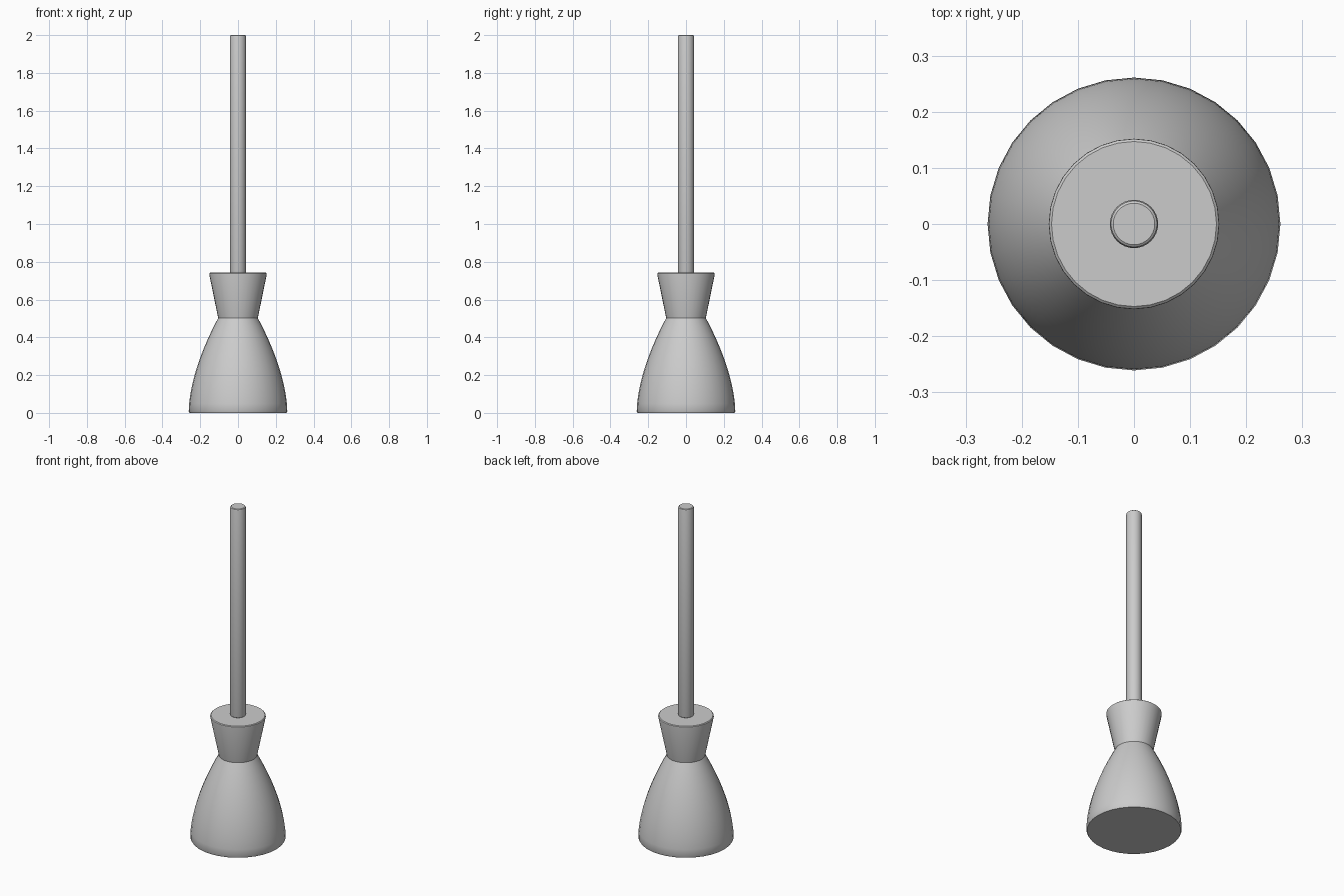
import bpy, math

if "Cube" in bpy.data.objects:
    bpy.data.objects.remove(bpy.data.objects["Cube"])

SIDES = 32

def lathe(name, profile):
    """Spin an (r, z) profile around z and cap both ends."""
    verts, faces = [], []
    for r, z in profile:
        for i in range(SIDES):
            a = 2 * math.pi * i / SIDES
            verts.append((r * math.cos(a), r * math.sin(a), z))
    for k in range(len(profile) - 1):
        for i in range(SIDES):
            j = (i + 1) % SIDES
            a, b = k * SIDES, (k + 1) * SIDES
            faces.append((a + i, a + j, b + j, b + i))
    top = (len(profile) - 1) * SIDES
    faces.append(tuple(reversed(range(SIDES))))
    faces.append(tuple(range(top, top + SIDES)))
    mesh = bpy.data.meshes.new(name)
    mesh.from_pydata(verts, [], faces)
    obj = bpy.data.objects.new(name, mesh)
    bpy.context.collection.objects.link(obj)
    bpy.ops.object.select_all(action='DESELECT')
    obj.select_set(True)
    bpy.context.view_layer.objects.active = obj
    bpy.ops.object.shade_smooth_by_angle(angle=math.radians(35))
    return obj

# bell shade: nearly upright at the rim, curving in to the neck
bell = [(0.257, 0.0), (0.261, 0.008)]
for i in range(1, 13):
    t = i / 12
    bell.append((0.261 - 0.156 * t ** 1.7, 0.008 + 0.494 * t))
lathe("bell_shade", bell)

# flared cap above the neck, with a slightly softened top edge
lathe("flared_cap", [(0.105, 0.502), (0.152, 0.732), (0.1515, 0.738), (0.147, 0.742)])

# hanging rod with softened ends
lathe("hanging_rod", [(0.037, 0.74), (0.041, 0.743), (0.043, 0.75),
                      (0.043, 1.99), (0.041, 1.997), (0.037, 2.0)])
